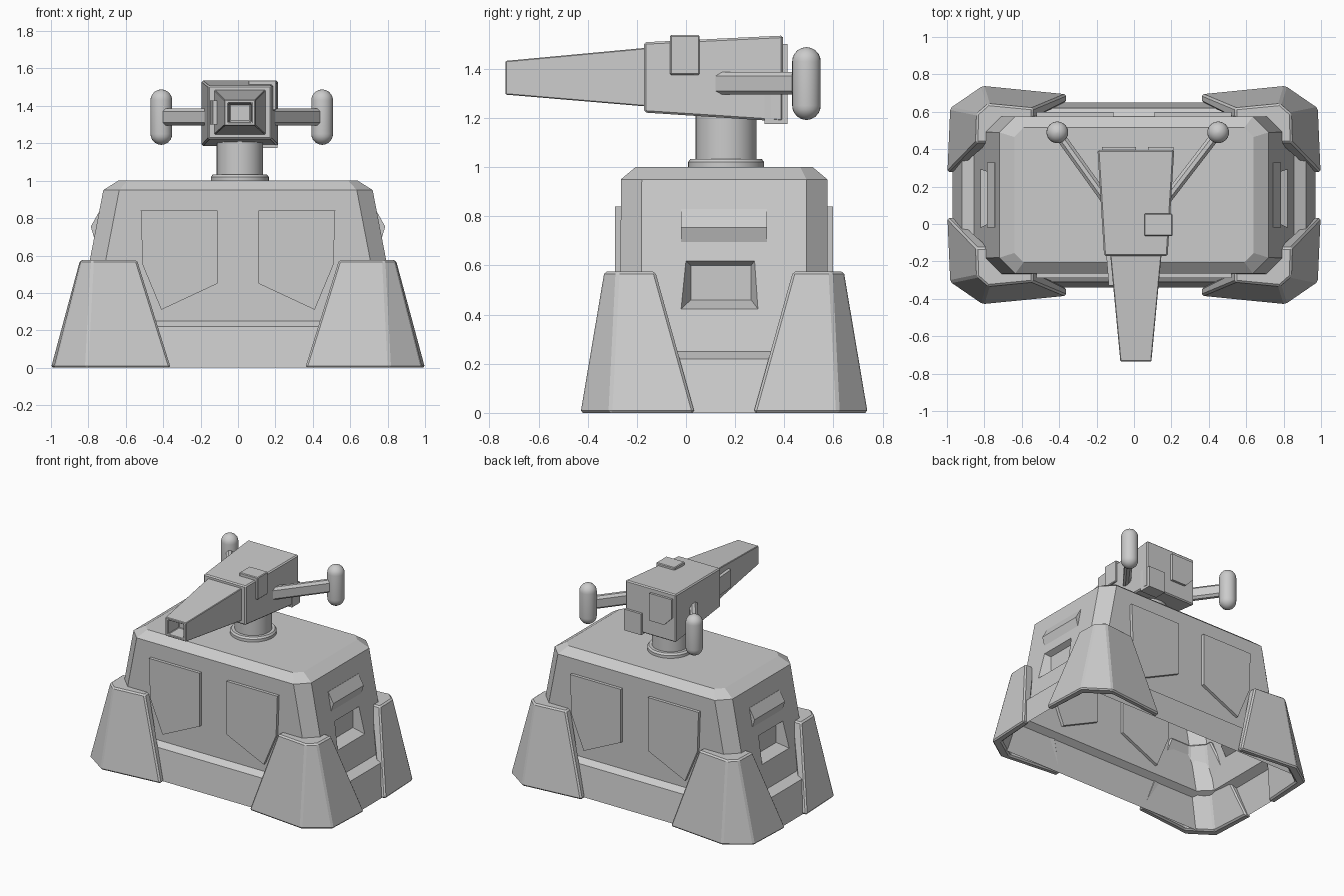
import bpy, bmesh, math
from mathutils import Vector

if "Cube" in bpy.data.objects:
    bpy.data.objects.remove(bpy.data.objects["Cube"])

CY = 0.155   # body centre in y
CX = 0.01    # turret centre in x


def loft(name, rings, bevel=0.0):
    """Skin a list of equal-length point rings, capped at both ends."""
    bm = bmesh.new()
    vs = [[bm.verts.new(p) for p in r] for r in rings]
    n = len(rings[0])
    for a, b in zip(vs, vs[1:]):
        for i in range(n):
            j = (i + 1) % n
            bm.faces.new((a[i], a[j], b[j], b[i]))
    bm.faces.new(vs[0])
    bm.faces.new(vs[-1])
    bmesh.ops.recalc_face_normals(bm, faces=bm.faces)
    me = bpy.data.meshes.new(name)
    bm.to_mesh(me)
    bm.free()
    ob = bpy.data.objects.new(name, me)
    bpy.context.collection.objects.link(ob)
    if bevel:
        m = ob.modifiers.new("bevel", 'BEVEL')
        m.width, m.segments, m.limit_method = bevel, 1, 'ANGLE'
    return ob


def octagon(hx, hy, c, z):
    pts = [(hx, hy - c), (hx - c, hy), (-hx + c, hy), (-hx, hy - c),
           (-hx, -hy + c), (-hx + c, -hy), (hx - c, -hy), (hx, -hy + c)]
    return [(x, y + CY, z) for x, y in pts]


def rect_y(y, x0, x1, z0, z1):
    return [(x0, y, z0), (x1, y, z0), (x1, y, z1), (x0, y, z1)]


def rect_x(x, y0, y1, z0, z1):
    return [(x, y0, z0), (x, y1, z0), (x, y1, z1), (x, y0, z1)]


def lathe(name, profile, x, y, n=40):
    rings = [[(x + r * math.cos(2 * math.pi * i / n), y + r * math.sin(2 * math.pi * i / n), z)
              for i in range(n)] for r, z in profile]
    ob = loft(name, rings)
    bpy.ops.object.select_all(action='DESELECT')
    ob.select_set(True)
    bpy.context.view_layer.objects.active = ob
    bpy.ops.object.shade_smooth_by_angle(angle=math.radians(35))
    return ob


# Body hull with skirt ledge
body = loft("body", [octagon(0.97, 0.495, 0.1, 0.0), octagon(0.92, 0.465, 0.09, 0.22),
                     octagon(0.855, 0.422, 0.085, 0.25), octagon(0.72, 0.42, 0.085, 0.95),
                     octagon(0.64, 0.36, 0.05, 1.0)])

# Sunken side windows
for s in (-1, 1):
    cut = loft("window_cutter", [rect_x(s * 0.745, 0.02, 0.265, 0.46, 0.60),
                                 rect_x(s * 0.87, -0.045, 0.31, 0.40, 0.66)])
    cut.hide_render = True
    cut.hide_set(True)
    m = body.modifiers.new("window", 'BOOLEAN')
    m.operation, m.object, m.solver = 'DIFFERENCE', cut, 'EXACT'
bpy.context.view_layer.objects.active = body
for m in list(body.modifiers):
    cutter = m.object
    bpy.ops.object.modifier_apply(modifier=m.name)
    bpy.data.objects.remove(cutter)

# Open underside
bm = bmesh.new()
bm.from_mesh(body.data)
bmesh.ops.delete(bm, geom=[f for f in bm.faces if f.calc_center_median().z < 0.01],
                 context='FACES_ONLY')
bm.to_mesh(body.data)
bm.free()

# Corner legs, shaped as thick shells
outer_low = [(0.36, -0.385), (0.81, -0.43), (0.985, -0.31), (1.0, 0.035)]
inner_low = [(0.95, 0.035), (0.93, -0.27), (0.77, -0.38), (0.36, -0.34)]
outer_top = [(0.54, -0.31), (0.78, -0.333), (0.84, -0.28), (0.845, -0.125)]
inner_top = [(0.77, -0.125), (0.77, -0.17), (0.70, -0.25), (0.54, -0.25)]
for sx in (-1, 1):
    for sy, tag in ((1, "front"), (-1, "rear")):
        def place(pts, z):
            return [(sx * x, CY + sy * (y - CY), z) for x, y in pts]
        loft(tag + "_leg", [place(outer_low + inner_low, 0.0),
                            place(outer_top + inner_top, 0.575)], 0.01)

# Hull plates, front and back
plate = [(0.11, 0.84), (0.52, 0.84), (0.51, 0.55), (0.41, 0.31), (0.11, 0.45)]
for sx in (-1, 1):
    for sy in (-1, 1):
        loft("hull_plate", [[(sx * x, CY + sy * d, z) for x, z in plate] for d in (0.40, 0.443)])

# Side vents
vent = [(0.70, 0.83), (0.745, 0.83), (0.787, 0.755), (0.765, 0.68), (0.70, 0.68)]
for s in (-1, 1):
    loft("side_vent", [[(s * x, y, z) for x, z in vent] for y in (-0.02, 0.33)])

# Neck
lathe("neck_flange", [(0.155, 0.99), (0.155, 1.02), (0.145, 1.033)], CX, 0.163)
lathe("neck", [(0.124, 1.02), (0.124, 1.25)], CX, 0.163)

# Gun housing and hollow barrel
loft("gun_housing", [rect_y(-0.17, CX - 0.17, CX + 0.17, 1.222, 1.508),
                     rect_y(0.395, CX - 0.205, CX + 0.205, 1.185, 1.535)], 0.008)
loft("barrel", [rect_y(-0.165, CX - 0.137, CX + 0.137, 1.247, 1.485),
                rect_y(-0.735, CX - 0.083, CX + 0.083, 1.295, 1.432),
                rect_y(-0.735, CX - 0.062, CX + 0.062, 1.312, 1.415),
                rect_y(-0.62, CX - 0.055, CX + 0.055, 1.318, 1.408)], 0.004)

# Small fittings on the gun
loft("top_fitting", [rect_y(y, 0.055, 0.205, 1.375, 1.537) for y in (-0.065, 0.055)], 0.005)
loft("barrel_plate", [rect_y(-0.33, -0.135, -0.08, 1.30, 1.43),
                      rect_y(-0.165, -0.148, -0.08, 1.30, 1.43)])
loft("rear_box", [rect_y(y, 0.075, 0.212, 1.175, 1.33) for y in (0.32, 0.412)])
rear_plate = [(-0.17, 1.50), (0.01, 1.50), (0.01, 1.30), (-0.11, 1.30), (-0.17, 1.36)]
loft("rear_plate", [[(x, y, z) for x, z in rear_plate] for y in (0.38, 0.412)])

# Side arms with capsule tanks
R = 0.058
cap = [(R * math.sin(math.radians(a)), R * math.cos(math.radians(a))) for a in (3, 20, 40, 60, 75, 90)]
capsule = [(r, 1.25 - h) for r, h in cap] + [(r, 1.43 + h) for r, h in reversed(cap)]
for s in (-1, 1):
    tx = 0.02 + s * 0.43
    a, b = Vector((CX + s * 0.14, 0.10)), Vector((tx, 0.49))
    d = (b - a).normalized() * 0.026
    side = Vector((-d.y, d.x))
    section = [(1, 1.31), (0.4, 1.295), (-0.4, 1.295), (-1, 1.31),
               (-1, 1.37), (-0.4, 1.387), (0.4, 1.387), (1, 1.37)]
    loft("side_arm", [[((p + side * k).x, (p + side * k).y, z) for k, z in section] for p in (a, b)])
    lathe("capsule_tank", capsule, tx, 0.49, 24)
